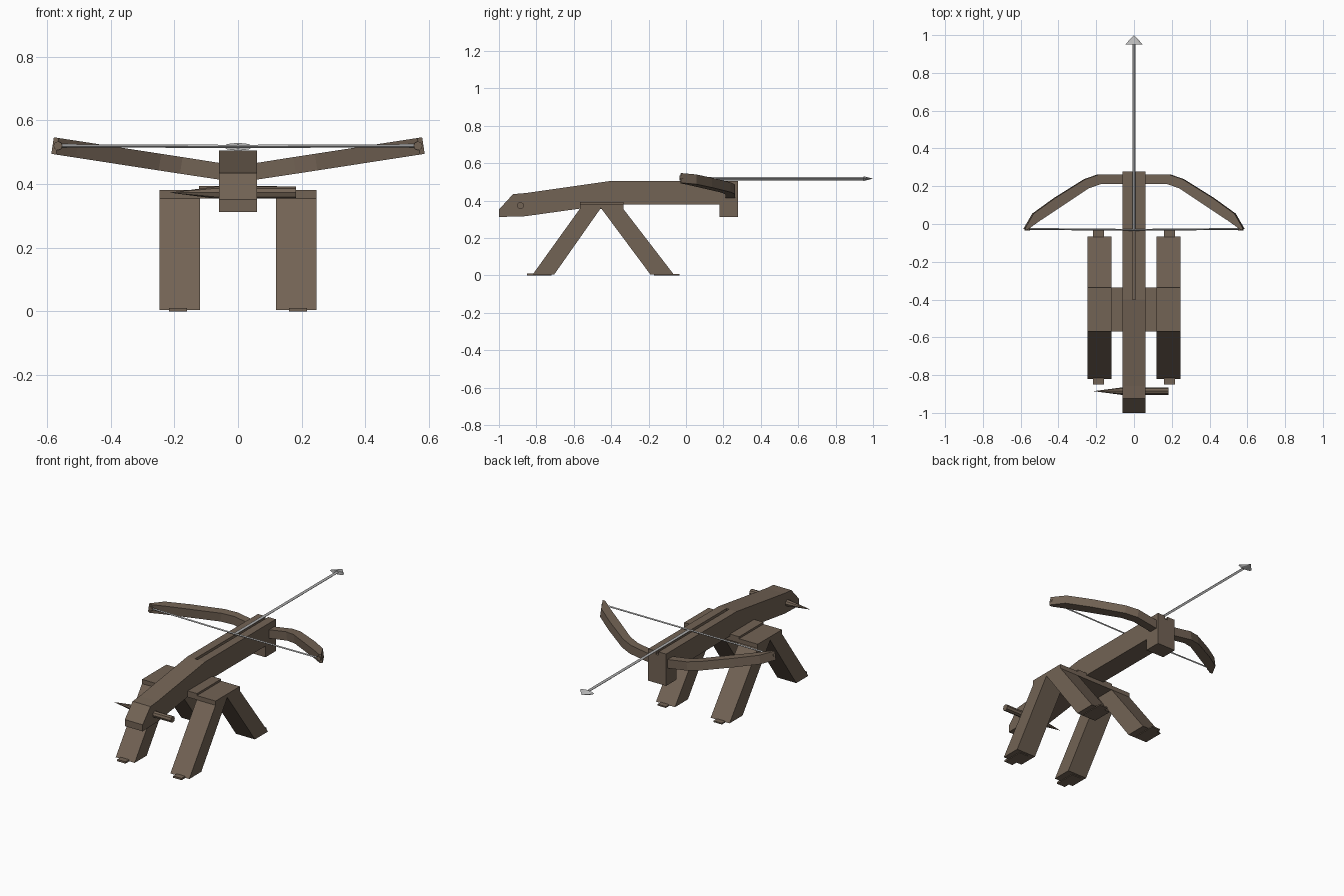
import bpy, bmesh, math
from mathutils import Vector

if "Cube" in bpy.data.objects:
    bpy.data.objects.remove(bpy.data.objects["Cube"])


def material(name, rgb):
    m = bpy.data.materials.new(name)
    m.diffuse_color = (*rgb, 1)
    m.use_nodes = True
    m.node_tree.nodes["Principled BSDF"].inputs["Base Color"].default_value = m.diffuse_color
    return m


WOOD = material("brown wood", (0.17, 0.125, 0.09))
STEEL = material("light grey steel", (0.5, 0.5, 0.5))


def finish(name, bm, mat):
    bmesh.ops.recalc_face_normals(bm, faces=bm.faces)
    me = bpy.data.meshes.new(name)
    bm.to_mesh(me)
    bm.free()
    ob = bpy.data.objects.new(name, me)
    bpy.context.collection.objects.link(ob)
    if mat:
        me.materials.append(mat)
    return ob


def loft(name, rings, mat):
    """Join matching rings of points and cap both ends."""
    bm = bmesh.new()
    rows = [[bm.verts.new(p) for p in r] for r in rings]
    n = len(rows[0])
    for a, b in zip(rows, rows[1:]):
        for i in range(n):
            j = (i + 1) % n
            bm.faces.new((a[i], a[j], b[j], b[i]))
    bm.faces.new(rows[0])
    bm.faces.new(rows[-1])
    return finish(name, bm, mat)


def side_profile(name, yz, x0, x1, mat):
    return loft(name, [[(x, y, z) for y, z in yz] for x in (x0, x1)], mat)


def box(name, x0, x1, y0, y1, z0, z1, mat):
    return side_profile(name, [(y0, z0), (y1, z0), (y1, z1), (y0, z1)], x0, x1, mat)


def rod(name, p, q, r1, r2, mat, sides=8):
    p, q = Vector(p), Vector(q)
    bm = bmesh.new()
    bmesh.ops.create_cone(bm, cap_ends=True, segments=sides, radius1=r1,
                          radius2=r2, depth=(q - p).length)
    rot = Vector((0, 0, 1)).rotation_difference(q - p).to_matrix()
    for v in bm.verts:
        v.co = rot @ v.co + (p + q) / 2
    return finish(name, bm, mat)


# stock with front block
stock = side_profile("stock", [
    (-1.0, 0.312), (-0.86, 0.316), (-0.4, 0.38), (0.178, 0.38),
    (0.178, 0.312), (0.277, 0.312), (0.277, 0.505), (-0.4, 0.505),
    (-0.857, 0.44), (-0.925, 0.434), (-1.0, 0.352)], -0.06, 0.06, WOOD)

# bolt groove along the top
cutter = box("groove_cutter", -0.009, 0.009, -0.4, 0.35, 0.485, 0.56, None)
cutter.hide_render = True
cutter.hide_set(True)
cut = stock.modifiers.new("groove", 'BOOLEAN')
cut.object = cutter
cut.operation = 'DIFFERENCE'
cut.solver = 'EXACT'

# bow limbs: (outer x, outer y, inner x, inner y), rising towards the tips
LIMB = [(0.0, 0.262, 0.0, 0.212), (0.19, 0.262, 0.178, 0.212),
        (0.26, 0.238, 0.245, 0.188), (0.42, 0.138, 0.395, 0.088),
        (0.535, 0.055, 0.505, 0.015), (0.582, -0.026, 0.567, -0.03)]
for side, s in (("left", -1), ("right", 1)):
    rings = []
    for k, (ox, oy, ix, iy) in enumerate(LIMB):
        t = 0.004 if k else 0.0
        zo, zi = 0.431 + 0.154 * ox, 0.431 + 0.154 * ix
        rings.append([(s * (ox + t), oy, zo - 0.026), (s * (ox - t), oy, zo + 0.026),
                      (s * (ix - t), iy, zi + 0.026), (s * (ix + t), iy, zi - 0.026)])
    loft(side + "_bow_limb", rings, WOOD)
    # string and its end knot
    rod(side + "_bowstring", (s * 0.567, -0.026, 0.52), (0, -0.031, 0.518),
        0.005, 0.005, STEEL, 4)
    rod(side + "_string_knot", (s * 0.565, -0.034, 0.52), (s * 0.565, -0.015, 0.52),
        0.014, 0.014, WOOD)

    # A-frame legs
    x0, x1 = sorted((s * 0.12, s * 0.247))
    side_profile(side + "_leg_frame", [
        (-0.82, 0.004), (-0.705, 0.004), (-0.455, 0.36), (-0.19, 0.004),
        (-0.065, 0.004), (-0.335, 0.355), (-0.335, 0.381), (-0.568, 0.381),
        (-0.568, 0.355)], x0, x1, WOOD)
    # foot plates
    f0, f1 = sorted((s * 0.16, s * 0.216))
    box(side + "_front_foot", f0, f1, -0.85, -0.72, 0.0, 0.011, WOOD)
    box(side + "_back_foot", f0, f1, -0.17, -0.035, 0.0, 0.008, WOOD)

# crossbar between the leg frames
box("crossbar", -0.122, 0.122, -0.568, -0.335, 0.355, 0.393, WOOD)

# peg through the butt, pointed on the left
rod("peg", (-0.07, -0.885, 0.373), (0.182, -0.885, 0.373), 0.019, 0.019, WOOD)
rod("peg_point", (-0.07, -0.885, 0.373), (-0.215, -0.885, 0.373), 0.019, 0.0, WOOD)

# bolt shaft and flattened head
rod("bolt_shaft", (0, -0.03, 0.517), (0, 0.96, 0.517), 0.009, 0.009, STEEL, 4)
head = rod("bolt_head", (0, 0.95, 0.517), (0, 1.0, 0.517), 0.047, 0.0, STEEL)
for v in head.data.vertices:
    v.co.z = 0.517 + (v.co.z - 0.517) * 0.26
